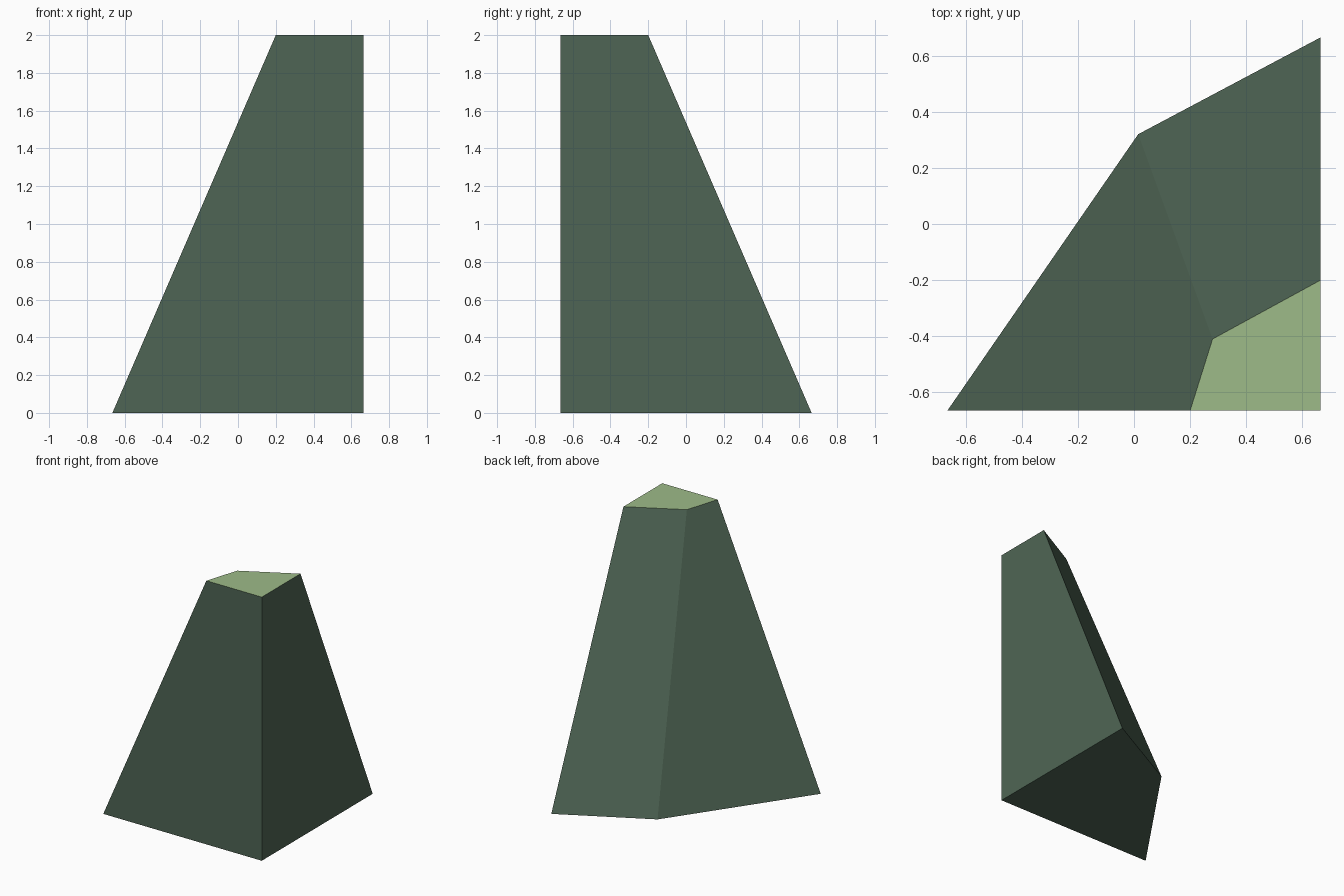
import bpy
import bmesh

cube = bpy.data.objects.get("Cube")
if cube:
    bpy.data.objects.remove(cube, do_unlink=True)


def make_material(name, rgb):
    mat = bpy.data.materials.new(name)
    mat.use_nodes = True
    color = (*rgb, 1.0)
    mat.diffuse_color = color
    mat.node_tree.nodes["Principled BSDF"].inputs["Base Color"].default_value = color
    return mat


HALF = 0.665
HEIGHT = 2.0

# Outlines, clockwise from above
base_outline = [(-HALF, -HALF), (0.015, 0.32), (HALF, HALF), (HALF, -HALF)]
top_outline = [(0.2, -HALF), (0.28, -0.41), (HALF, -0.2), (HALF, -HALF)]

bm = bmesh.new()
base = [bm.verts.new((x, y, 0)) for x, y in base_outline]
top = [bm.verts.new((x, y, HEIGHT)) for x, y in top_outline]

# Underside, side walls and flat cap
bm.faces.new(base)
for i in range(len(base)):
    j = (i + 1) % len(base)
    bm.faces.new((base[i], top[i], top[j], base[j]))
cap = bm.faces.new(list(reversed(top)))
cap.material_index = 1

mesh = bpy.data.meshes.new("tapered_block")
bm.to_mesh(mesh)
bm.free()
mesh.materials.append(make_material("dark green", (0.078, 0.131, 0.090)))
mesh.materials.append(make_material("light green", (0.337, 0.497, 0.246)))

block = bpy.data.objects.new("tapered_block", mesh)
bpy.context.collection.objects.link(block)
